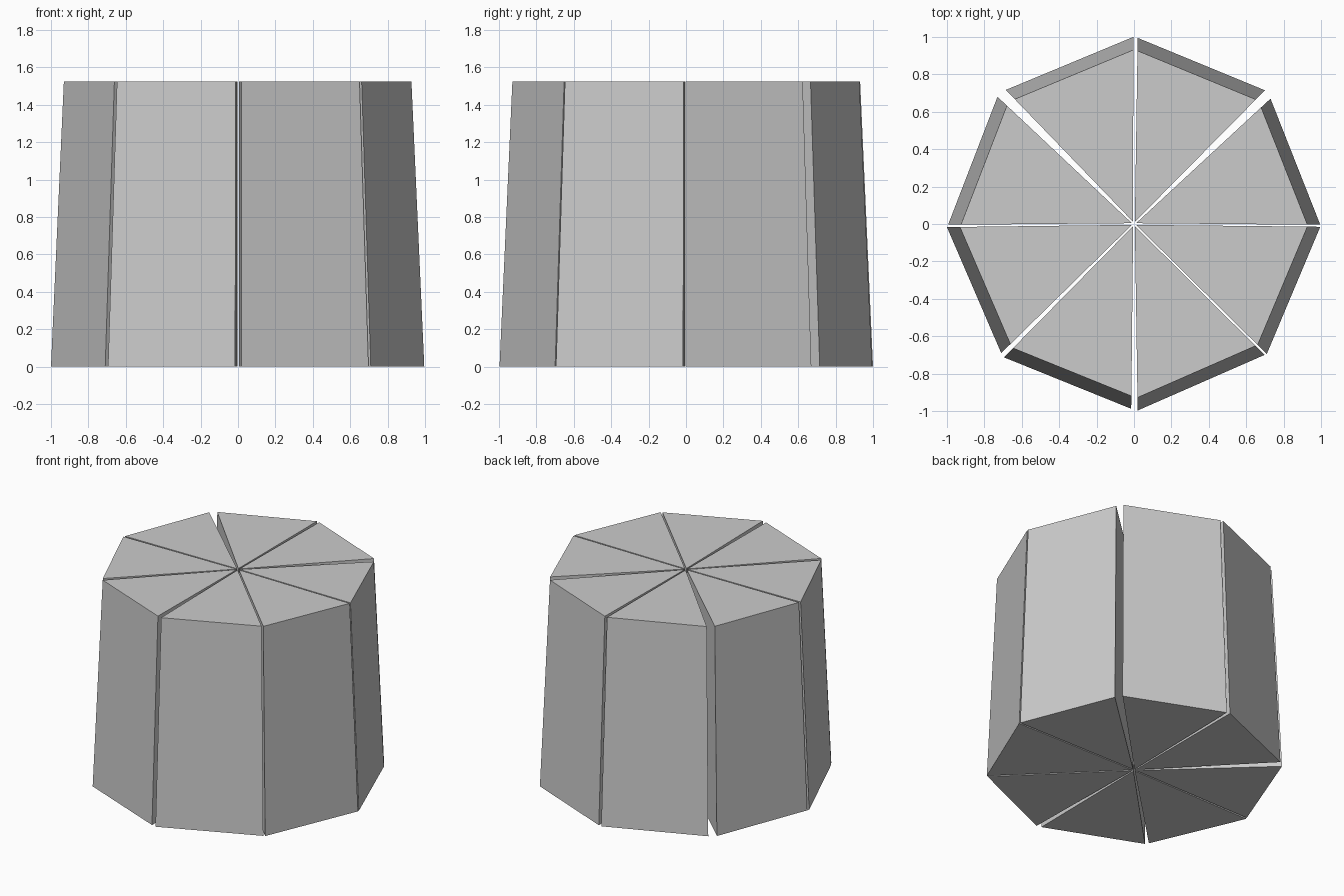
import bpy, bmesh
from mathutils import Vector
from math import radians

if "Cube" in bpy.data.objects:
    bpy.data.objects.remove(bpy.data.objects["Cube"])

HEIGHT = 1.526
TAPER = 0.931      # top outline relative to the bottom
APEX = 0.012       # how far each wedge tip sits from the centre

# bottom outer corners of each wedge (the gaps are slightly uneven)
CORNERS = [
    ((0.996, -0.004), (0.73, 0.67)),
    ((0.70, 0.715), (0.02, 0.995)),
    ((-0.004, 1.0), (-0.685, 0.717)),
    ((-0.73, 0.68), (-0.994, -0.004)),
    ((-1.0, -0.017), (-0.71, -0.69)),
    ((-0.695, -0.713), (-0.015, -0.988)),
    ((0.02, -0.997), (0.698, -0.7)),
    ((0.71, -0.695), (0.996, -0.015)),
]


def wedge(name, a, b):
    a, b = Vector(a), Vector(b)
    tip = (a + b).normalized() * APEX
    bm = bmesh.new()
    low = [bm.verts.new((p.x, p.y, 0)) for p in (tip, a, b)]
    top = [bm.verts.new((p.x, p.y, HEIGHT)) for p in (tip, a * TAPER, b * TAPER)]
    bm.faces.new(low[::-1])
    bm.faces.new(top)
    for i in range(3):
        j = (i + 1) % 3
        bm.faces.new((low[i], low[j], top[j], top[i]))
    bmesh.ops.recalc_face_normals(bm, faces=bm.faces)
    mesh = bpy.data.meshes.new(name)
    bm.to_mesh(mesh)
    bm.free()
    obj = bpy.data.objects.new(name, mesh)
    bpy.context.collection.objects.link(obj)


# ring of eight tapered wedges
for n, (start, end) in enumerate(CORNERS, 1):
    wedge(f"wedge_{n}", start, end)
